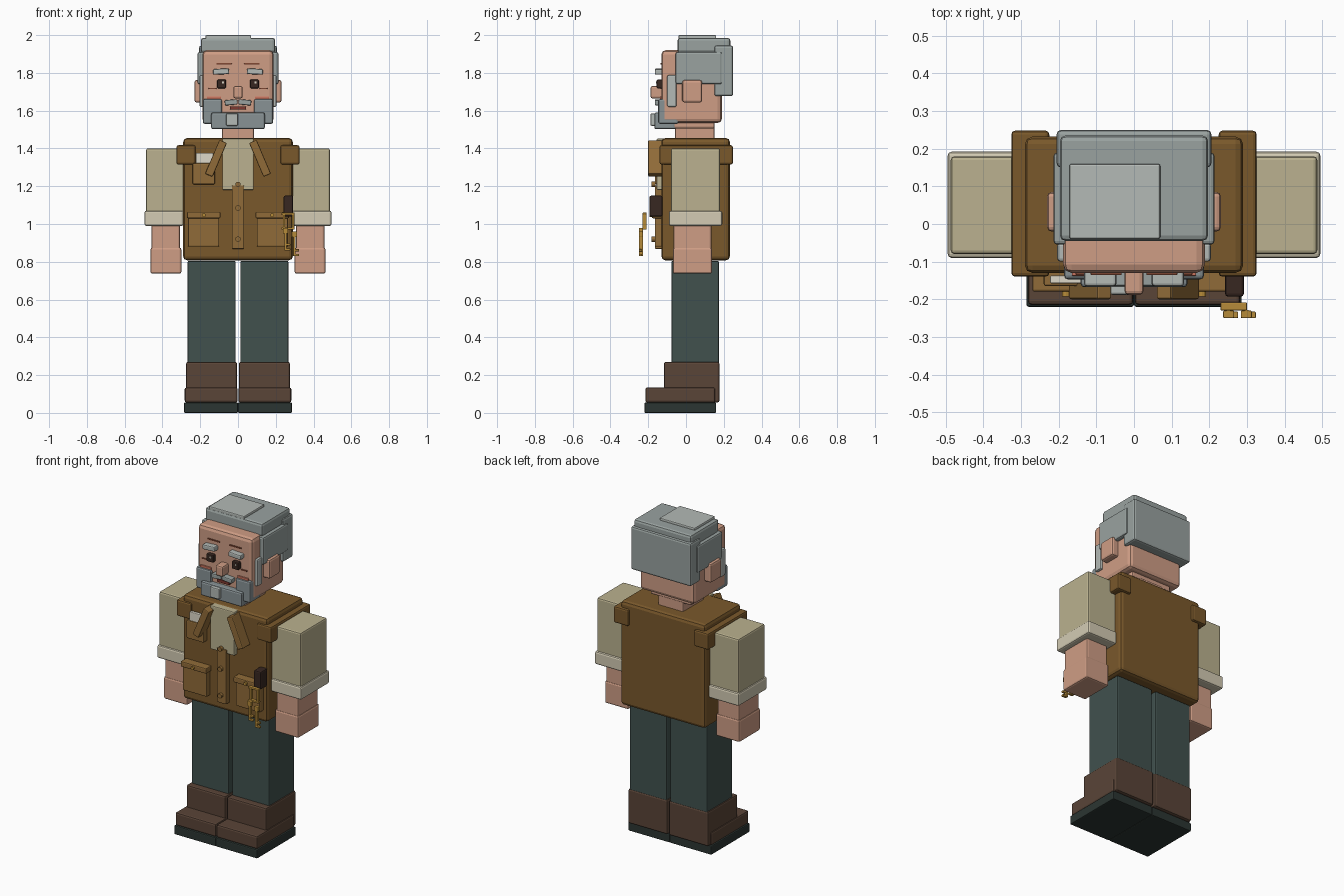
import bpy, math
from mathutils import Vector

HEX = dict(skin="CE9C84", hair="98A19F", beard="879194", pale="B2B8B4", vest="79592F", trim="8F6B3B",
           cream="B9B08E", cuff="D2CAB2", paper="DDD8C8", trousers="43524F", boot="5A463A",
           sole="2F3835", dark="3A2B26", lip="7E3B33", blush="C9745F", line="7A4634", gold="B58A3C")
mats = {}


def mat(key):
    if key not in mats:
        m = bpy.data.materials.new(key)
        rgb = [(int(HEX[key][i:i + 2], 16) / 255) ** 2.2 for i in (0, 2, 4)]
        m.diffuse_color = (*rgb, 1)
        mats[key] = m
    return mats[key]


def box(name, key, x, y, z, bevel=0.01, tilt=0):
    """Bevelled box from (min, max) ranges, optionally tilted about y."""
    lo, hi = Vector((x[0], y[0], z[0])), Vector((x[1], y[1], z[1]))
    bpy.ops.mesh.primitive_cube_add(size=1, location=(lo + hi) / 2)
    o = bpy.context.object
    o.name = name
    o.scale = hi - lo
    bpy.ops.object.transform_apply(location=False, rotation=False, scale=True)
    o.rotation_euler.y = math.radians(tilt)
    o.data.materials.append(mat(key))
    b = o.modifiers.new("bevel", "BEVEL")
    b.width = min(bevel, min(hi - lo) * 0.25)
    b.segments = 2
    return o


def pair(name, key, x, y, z, bevel=0.01, tilt=0):
    """Box on the +x side plus its mirror image."""
    box(name + "_left", key, x, y, z, bevel, tilt)
    box(name + "_right", key, (-x[1], -x[0]), y, z, bevel, -tilt)


def button(name, key, x, y, z, r=0.014, depth=0.02):
    bpy.ops.mesh.primitive_cylinder_add(vertices=12, radius=r, depth=depth, location=(x, y, z),
                                        rotation=(math.pi / 2, 0, 0))
    o = bpy.context.object
    o.name = name
    o.data.materials.append(mat(key))


# legs and boots
pair("boot_sole", "sole", (0.0, 0.286), (-0.22, 0.16), (0, 0.055), 0.006)
pair("boot_toe", "boot", (0.002, 0.282), (-0.215, 0.155), (0.055, 0.135))
pair("boot_shaft", "boot", (0.005, 0.275), (-0.117, 0.177), (0.055, 0.27))
pair("trouser_leg", "trousers", (0.012, 0.267), (-0.077, 0.174), (0.26, 0.805), 0.008)

# torso and shoulder straps
box("vest_body", "vest", (-0.29, 0.29), (-0.13, 0.232), (0.808, 1.455), 0.02)
pair("shoulder_strap", "vest", (0.225, 0.326), (-0.14, 0.248), (1.315, 1.417))

# arms
pair("sleeve", "cream", (0.27, 0.487), (-0.08, 0.18), (1.04, 1.4))
pair("rolled_cuff", "cuff", (0.288, 0.495), (-0.09, 0.192), (0.99, 1.07))
pair("forearm", "skin", (0.308, 0.458), (-0.066, 0.134), (0.86, 1.0))
pair("hand", "skin", (0.3, 0.463), (-0.07, 0.138), (0.737, 0.875))

# shirt front, lapels and button placket
box("shirt_front", "cream", (-0.083, 0.083), (-0.155, -0.11), (1.18, 1.452), 0.006)
pair("lapel", "trim", (0.095, 0.138), (-0.2, -0.12), (1.25, 1.445), 0.006, -23)
box("placket", "trim", (-0.033, 0.033), (-0.165, -0.12), (0.868, 1.205), 0.006)
for z in (1.21, 1.085, 0.92):
    button("placket_button", "trim", 0, -0.172, z)

# pockets
pair("hip_pocket", "trim", (0.1, 0.265), (-0.165, -0.12), (0.88, 1.045), 0.006)
pair("pocket_flap", "trim", (0.093, 0.27), (-0.18, -0.12), (1.03, 1.064), 0.006)
for s in (-1, 1):
    button("flap_button", "gold", s * 0.181, -0.182, 1.047, 0.01)
box("chest_pocket", "trim", (-0.24, -0.122), (-0.165, -0.12), (1.21, 1.322), 0.006)
box("pocket_note", "paper", (-0.223, -0.13), (-0.158, -0.137), (1.28, 1.376), 0.004)
box("pouch", "dark", (0.242, 0.292), (-0.193, -0.125), (1.04, 1.15), 0.008)

# key ring: square frame with two keys
for x in ((0.237, 0.249), (0.286, 0.298)):
    box("key_ring_side", "gold", x, (-0.23, -0.208), (0.97, 1.06), 0.003)
for z in ((1.048, 1.06), (0.97, 0.982)):
    box("key_ring_bar", "gold", (0.23, 0.3), (-0.23, -0.208), z, 0.003)
for x, top, low in ((0.245, 0.98, 0.86), (0.292, 0.96, 0.83)):
    box("key_shaft", "gold", (x, x + 0.013), (-0.25, -0.228), (low, top), 0.003)
    box("key_bow", "gold", (x - 0.008, x + 0.021), (-0.25, -0.23), (top - 0.03, top), 0.003)
    for k in (0, 0.025):
        box("key_tooth", "gold", (x, x + 0.032), (-0.25, -0.233), (low + k, low + k + 0.012), 0.003)

# head
box("neck", "skin", (-0.086, 0.086), (-0.058, 0.152), (1.44, 1.52))
box("jaw", "skin", (-0.14, 0.14), (-0.1, 0.152), (1.505, 1.55))
box("head", "skin", (-0.188, 0.188), (-0.13, 0.19), (1.535, 1.92), 0.022)
pair("ear", "skin", (0.17, 0.231), (-0.02, 0.085), (1.643, 1.762), 0.012)

# hair
box("hair_top", "hair", (-0.197, 0.197), (-0.045, 0.235), (1.905, 1.986), 0.015)
box("hair_crown_patch", "pale", (-0.172, 0.07), (-0.04, 0.16), (1.97, 2.0), 0.006)
box("hair_back", "hair", (-0.206, 0.206), (0.15, 0.25), (1.677, 1.945), 0.012)
pair("hair_side", "hair", (0.17, 0.214), (-0.055, 0.19), (1.74, 1.91))
pair("sideburn", "pale", (0.17, 0.204), (-0.1, -0.05), (1.62, 1.788), 0.008)

# beard and moustache
pair("beard_side", "beard", (0.085, 0.186), (-0.147, -0.04), (1.53, 1.662))
box("beard_chin", "beard", (-0.142, 0.142), (-0.168, -0.055), (1.502, 1.59))
box("beard_tuft", "pale", (-0.063, 0.0), (-0.188, -0.15), (1.52, 1.585), 0.006)
pair("moustache", "hair", (0.002, 0.07), (-0.165, -0.12), (1.63, 1.658), 0.006, 5)
box("mouth", "lip", (-0.042, 0.042), (-0.147, -0.12), (1.605, 1.623), 0.003)

# face details
box("nose", "skin", (-0.025, 0.025), (-0.188, -0.12), (1.665, 1.73), 0.01)
pair("eye", "dark", (0.064, 0.11), (-0.155, -0.12), (1.718, 1.765), 0.006)
for x in (-0.085, 0.088):
    box("eye_glint", "paper", (x, x + 0.01), (-0.158, -0.15), (1.744, 1.754), 0.001)
pair("eyebrow", "pale", (0.047, 0.132), (-0.165, -0.12), (1.792, 1.822), 0.007, 3)
pair("forehead_line", "line", (0.033, 0.115), (-0.136, -0.12), (1.844, 1.852), 0.002)
pair("eye_wrinkle", "line", (0.115, 0.155), (-0.136, -0.12), (1.714, 1.721), 0.002)
pair("cheek", "blush", (0.09, 0.165), (-0.138, -0.12), (1.645, 1.675), 0.003)
